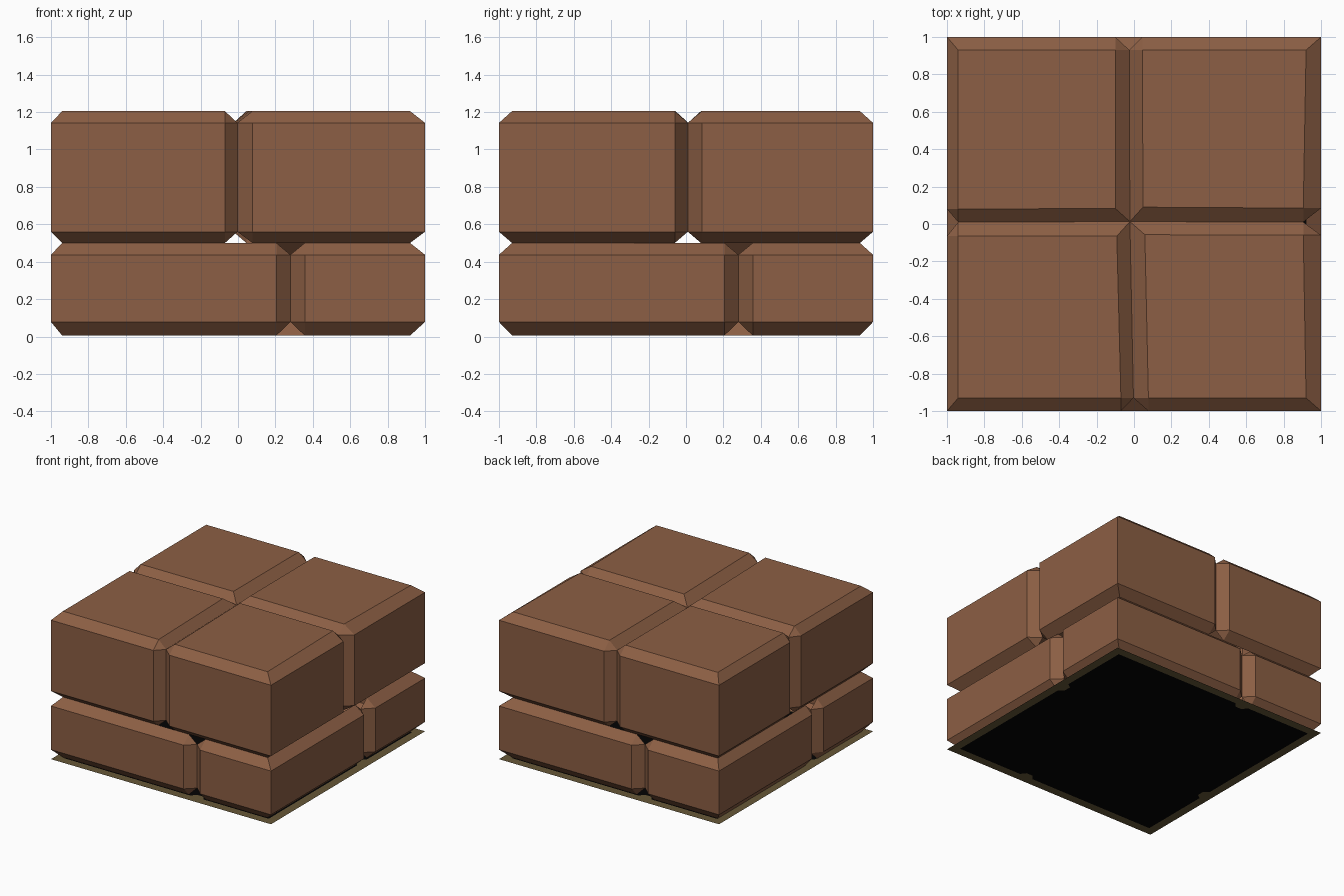
import bpy, bmesh
from mathutils import Vector

if "Cube" in bpy.data.objects:
    bpy.data.objects.remove(bpy.data.objects["Cube"])


def material(name, rgb):
    m = bpy.data.materials.new(name)
    m.diffuse_color = (*rgb, 1)
    m.use_nodes = True
    m.node_tree.nodes["Principled BSDF"].inputs["Base Color"].default_value = m.diffuse_color
    return m


BROWN = material("brown_stone", (0.262, 0.114, 0.058))
OLIVE = material("olive_floor", (0.135, 0.096, 0.038))
BLACK = material("black_shadow", (0.001, 0.001, 0.001))

# Chamfer depth of the sides: front, right, back, left
DEPTH = [0.07, 0.08, 0.07, 0.06]


def spin(k, u, d, z):
    """Point at u along side k, d inwards from the wall, at height z."""
    x, y = u, -1 + d
    for _ in range(k):
        x, y = -y, x
    return (x, y, z)


def build(name, faces, mats, centre, rule=None):
    """Flat-shaded mesh from polygons, all facing away from the centre."""
    bm = bmesh.new()
    for i, pts in enumerate(faces):
        f = bm.faces.new([bm.verts.new(p) for p in pts])
        f.normal_update()
        if f.normal.dot(f.calc_center_median() - Vector(centre)) < 0:
            f.normal_flip()
        if rule:
            f.material_index = rule(i)
    bmesh.ops.remove_doubles(bm, verts=bm.verts, dist=0.0005)
    me = bpy.data.meshes.new(name)
    bm.to_mesh(me)
    bm.free()
    for m in mats:
        me.materials.append(m)
    bpy.context.collection.objects.link(bpy.data.objects.new(name, me))


def wall(k, groove, z0, z1, c0, c1, gd):
    """Two chamfered block fronts on side k, split by a V groove."""
    g0, g, g1 = groove
    faces = []
    lo, hi = z0 + c0, z1 - c1
    for end, e, inset in ((-1, g0, DEPTH[k - 1]), (1, g1, DEPTH[(k + 1) % 4])):
        ic = end * (1 - inset)

        def p(u, d, z):
            return spin(k, u, d, z)
        faces.append([p(end, 0, lo), p(e, 0, lo), p(e, 0, hi), p(end, 0, hi)])
        for zf, zi in ((lo, z0), (hi, z1)):
            faces.append([p(end, 0, zf), p(e, 0, zf), p(e, gd, zi), p(ic, DEPTH[k], zi)])
            faces.append([p(e, 0, zf), p(g, gd, zf), p(e, gd, zi)])
        faces.append([p(e, 0, lo), p(g, gd, lo), p(g, gd, hi), p(e, 0, hi)])
    return faces


# Lower course: grooves wind round the four sides
faces = []
for k in range(4):
    faces += wall(k, (0.205, 0.28, 0.357), 0.005, 0.5, 0.073, 0.063, DEPTH[k])
build("lower_blocks", faces, [BROWN], (0, 0, 0.25))

# Upper course: near-central grooves, continued across the top
GROOVES = [(-0.07, -0.003, 0.077), (-0.06, 0.01, 0.085),
           (-0.045, 0.025, 0.10), (-0.08, -0.01, 0.065)]
GD = [0.07, 0.095, 0.07, 0.06]
Z, ZG = 1.205, 1.142
faces = []
for k in range(4):
    faces += wall(k, GROOVES[k], 0.5, Z, 0.06, Z - ZG, GD[k])

# Top cushions, one per corner between side k and side k + 1
centre = (-0.022, 0.013, ZG)
inner = [(0.058, -0.057, Z), (0.048, 0.09, Z), (-0.10, 0.083, Z), (-0.092, -0.065, Z)]
for k in range(4):
    n = (k + 1) % 4
    a = spin(k, GROOVES[k][2], GD[k], Z)
    b = spin(k, 1 - DEPTH[n], DEPTH[k], Z)
    c = spin(n, GROOVES[n][0], GD[n], Z)
    ga = spin(k, GROOVES[k][1], GD[k], ZG)
    gc = spin(n, GROOVES[n][1], GD[n], ZG)
    faces += [[a, b, c, inner[k]], [a, inner[k], centre, ga], [c, inner[k], centre, gc]]
build("upper_blocks", faces, [BROWN], (0, 0, 0.85))

# Thin floor: olive rim with a notched dark middle
rim, middle = [], []
for k in range(4):
    r = 0.93
    edge = [spin(k, u, d, 0) for u, d in
            ((-r, 0.07), (0.22, 0.07), (0.25, 0.11), (0.31, 0.11), (0.34, 0.07))]
    rim.append([spin(k, -1, 0, 0), spin(k, 1, 0, 0), spin(k, r, 0.07, 0)] + edge[::-1])
    middle += edge
build("floor", rim + [middle], [OLIVE, BLACK], (0, 0, -1), lambda i: int(i == 4))
